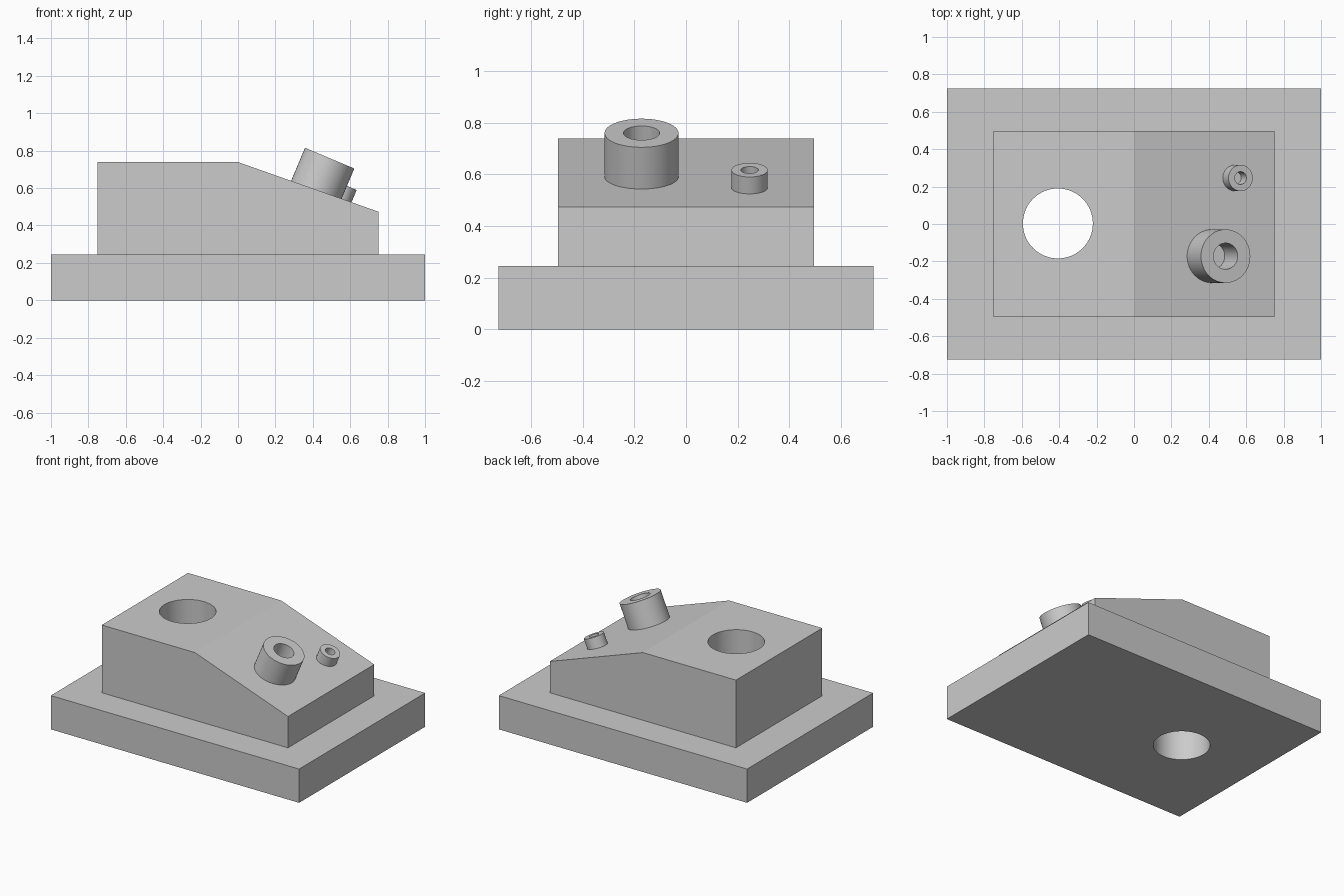
import bpy, bmesh
from math import radians, tau
from mathutils import Vector, Matrix

if "Cube" in bpy.data.objects:
    bpy.data.objects.remove(bpy.data.objects["Cube"])

TILT = radians(22.8)


def finish(name, bm):
    bmesh.ops.recalc_face_normals(bm, faces=bm.faces)
    me = bpy.data.meshes.new(name)
    bm.to_mesh(me)
    bm.free()
    ob = bpy.data.objects.new(name, me)
    bpy.context.collection.objects.link(ob)
    return ob


def prism(name, profile, half_depth):
    """Extrude an x-z profile symmetrically along y."""
    bm = bmesh.new()
    face = bm.faces.new([bm.verts.new((x, -half_depth, z)) for x, z in profile])
    ext = bmesh.ops.extrude_face_region(bm, geom=[face])
    moved = [v for v in ext["geom"] if isinstance(v, bmesh.types.BMVert)]
    bmesh.ops.translate(bm, verts=moved, vec=(0, 2 * half_depth, 0))
    return finish(name, bm)


def tube(name, top, outer, inner, length):
    """Tilted hollow boss hanging down from the centre of its top rim."""
    bm = bmesh.new()
    pts = [(inner, 0), (outer, 0), (outer, -length), (inner, -length)]
    vs = [bm.verts.new((r, 0, z)) for r, z in pts]
    edges = [bm.edges.new((vs[i], vs[(i + 1) % 4])) for i in range(4)]
    bmesh.ops.spin(bm, geom=vs + edges, cent=(0, 0, 0), axis=(0, 0, 1),
                   angle=tau, steps=48, use_merge=True)
    bmesh.ops.remove_doubles(bm, verts=bm.verts, dist=1e-5)
    bm.transform(Matrix.Translation(Vector(top)) @ Matrix.Rotation(TILT, 4, "Y"))
    return finish(name, bm)


def combine(target, other, operation):
    mod = target.modifiers.new(other.name, "BOOLEAN")
    mod.operation = operation
    mod.solver = "EXACT"
    mod.object = other
    bpy.context.view_layer.objects.active = target
    bpy.ops.object.modifier_apply(modifier=mod.name)
    bpy.data.objects.remove(other)


# Base plate
block = prism("mounting_block", [(-1, 0), (1, 0), (1, 0.246), (-1, 0.246)], 0.725)

# Raised body with sloping face, sunk slightly into the plate
body = prism("sloped_body", [(-0.75, 0.15), (0.75, 0.15), (0.75, 0.474),
                             (0, 0.739), (-0.75, 0.739)], 0.496)
combine(block, body, "UNION")

# Hollow bosses on the slope
combine(block, tube("large_boss", (0.49, -0.172, 0.76), 0.143, 0.07, 0.23), "UNION")
combine(block, tube("small_boss", (0.57, 0.246, 0.617), 0.07, 0.034, 0.1), "UNION")

# Vertical through hole
bpy.ops.mesh.primitive_cylinder_add(vertices=64, radius=0.187, depth=2,
                                    location=(-0.407, 0.003, 0.4))
cutter = bpy.context.object
cutter.name = "hole_cutter"
combine(block, cutter, "DIFFERENCE")

# Smooth curved walls, keep edges sharp
bpy.ops.object.select_all(action="DESELECT")
block.select_set(True)
bpy.context.view_layer.objects.active = block
bpy.ops.object.shade_smooth_by_angle(angle=radians(15))
